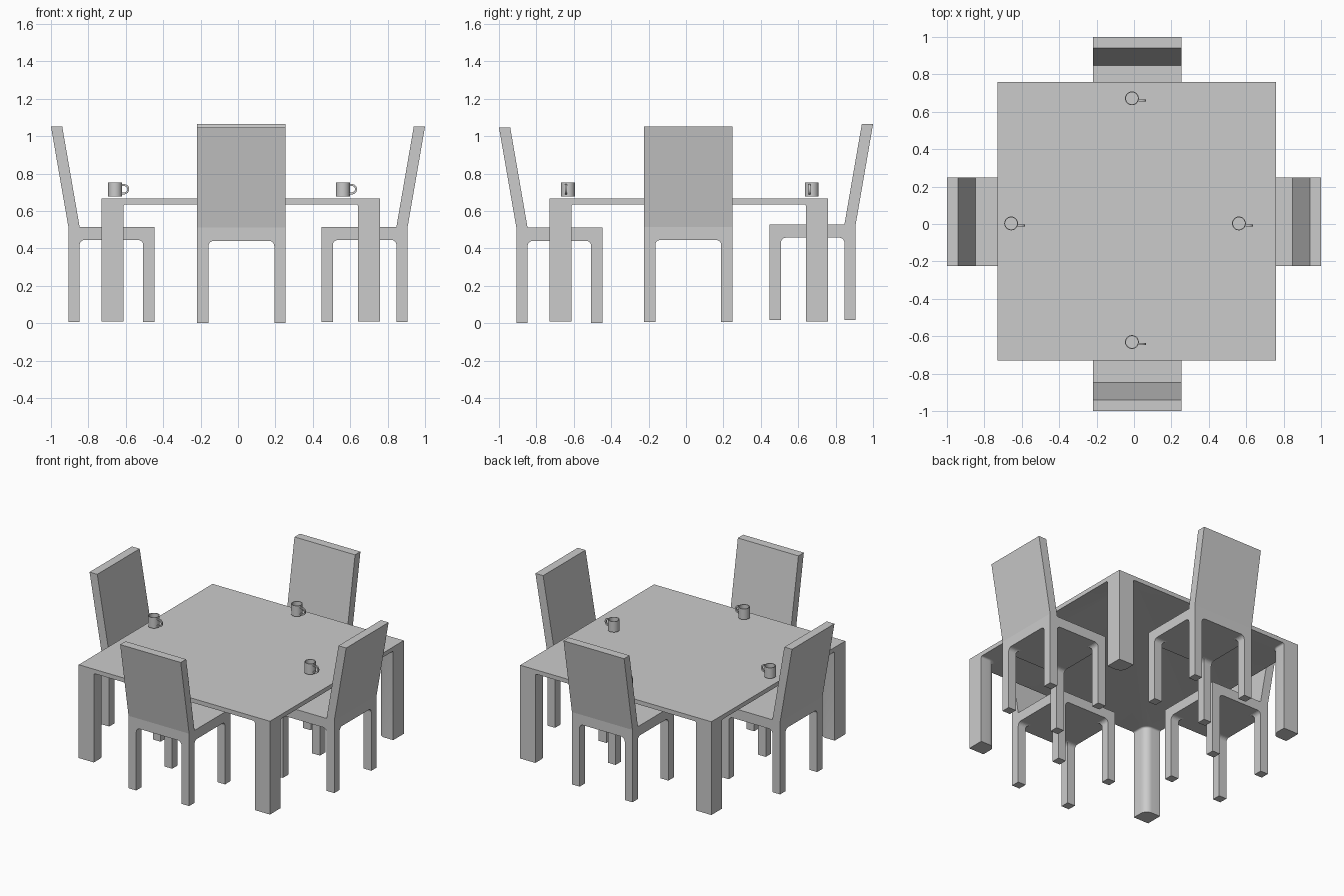
import bpy, bmesh, math
from mathutils import Matrix, Vector

cube = bpy.data.objects.get("Cube")
if cube:
    bpy.data.objects.remove(cube, do_unlink=True)

grey = bpy.data.materials.new("light_grey")
grey.use_nodes = True
grey.diffuse_color = (0.6, 0.6, 0.6, 1)
grey.node_tree.nodes["Principled BSDF"].inputs["Base Color"].default_value = (0.6, 0.6, 0.6, 1)


def add_object(name, mesh, matrix=Matrix()):
    obj = bpy.data.objects.new(name, mesh)
    bpy.context.collection.objects.link(obj)
    obj.matrix_world = matrix
    return obj


def to_mesh(bm, name):
    bmesh.ops.recalc_face_normals(bm, faces=bm.faces)
    mesh = bpy.data.meshes.new(name)
    bm.to_mesh(mesh)
    bm.free()
    mesh.materials.append(grey)
    return mesh


def smooth(obj):
    bpy.ops.object.select_all(action='DESELECT')
    obj.select_set(True)
    bpy.context.view_layer.objects.active = obj
    bpy.ops.object.shade_smooth_by_angle(angle=math.radians(35))


def bevel(bm, edges, offset):
    bmesh.ops.bevel(bm, geom=edges, offset=offset, segments=6,
                    profile=0.5, affect='EDGES', clamp_overlap=True)


def extrude(bm, faces, shift):
    new = bmesh.ops.extrude_discrete_faces(bm, faces=faces)["faces"]
    verts = list({v for f in new for v in f.verts})
    bmesh.ops.translate(bm, verts=verts, vec=shift)


def legged_slab(name, low, high, leg, foot, fillet, inner_round=0, back=None):
    """Slab with four corner legs pulled from its underside and an optional back."""
    low, high = Vector(low), Vector(high)
    mid, size = (low + high) / 2, high - low
    bm = bmesh.new()
    bmesh.ops.create_cube(bm, size=1, matrix=Matrix.Translation(mid) @ Matrix.Diagonal((*size, 1)))
    for axis in (0, 1):
        normal = Vector((axis == 0, axis == 1, 0))
        for pos in (low[axis] + leg, high[axis] - leg):
            bmesh.ops.bisect_plane(bm, geom=bm.verts[:] + bm.edges[:] + bm.faces[:],
                                   plane_co=normal * pos, plane_no=normal)
    bm.normal_update()
    # legs
    corners = []
    for f in bm.faces:
        c = f.calc_center_median()
        if f.normal.z < -0.9 and all(abs(c[i] - mid[i]) > size[i] / 2 - leg for i in (0, 1)):
            corners.append(f)
    extrude(bm, corners, (0, 0, foot - low.z))
    # leaning back
    if back:
        bm.normal_update()
        row = [f for f in bm.faces
               if f.normal.z > 0.9 and f.calc_center_median().y < low.y + leg]
        strip = bmesh.ops.dissolve_faces(bm, faces=row)["region"]
        extrude(bm, strip, back)
    bmesh.ops.recalc_face_normals(bm, faces=bm.faces)
    bmesh.ops.dissolve_limit(bm, angle_limit=0.02, verts=bm.verts, edges=bm.edges)
    # rounded inner leg corners, then fillets under the slab
    if inner_round:
        inner = [e for e in bm.edges
                 if abs(e.verts[0].co.z - e.verts[1].co.z) > 0.3
                 and all(abs(e.verts[0].co[i] - mid[i]) < size[i] / 2 - 0.01 for i in (0, 1))]
        bevel(bm, inner, inner_round)
        bm.normal_update()
    concave = [e for e in bm.edges
               if len(e.link_faces) == 2 and e.calc_face_angle_signed() < -0.3
               and all(abs(v.co.z - low.z) < 0.001 for v in e.verts)]
    bevel(bm, concave, fillet)
    return to_mesh(bm, name)


# Table
table = add_object("table", legged_slab(
    "table", (-0.73, -0.73, 0.635), (0.76, 0.76, 0.665), 0.118, 0.008, 0.012, inner_round=0.05))
smooth(table)

# Chairs, one mesh turned around the table
chair = legged_slab("chair", (-0.236, -0.907, 0.445), (0.236, -0.447, 0.515), 0.06, 0.005,
                    0.028, back=(0, -0.093, 0.537))
for name, turn, offset in (("front_chair", 0, (0.018, 0, -0.005)),
                           ("left_chair", 90, (0, 0.012, 0)),
                           ("back_chair", 180, (0.018, 0, 0.012)),
                           ("right_chair", 270, (0, 0.012, 0))):
    add_object(name, chair, Matrix.Translation(offset) @ Matrix.Rotation(math.radians(turn), 4, 'Z'))

# Mug: lathed hollow cup
bm = bmesh.new()
profile = [(0, 0), (0.037, 0), (0.037, 0.075), (0.032, 0.075), (0.032, 0.006), (0, 0.006)]
points = [bm.verts.new((r, 0, z)) for r, z in profile]
lines = [bm.edges.new(pair) for pair in zip(points, points[1:])]
bmesh.ops.spin(bm, geom=points + lines, cent=(0, 0, 0), axis=(0, 0, 1),
               angle=math.tau, steps=24)
bmesh.ops.remove_doubles(bm, verts=bm.verts, dist=0.0005)

# Mug handle: flattened half loop swept with a square section
rings = []
for i in range(13):
    a = math.pi * (i / 12 - 0.5)
    ring = []
    for grow, side in ((0, -1), (0, 1), (1, 1), (1, -1)):
        r = 0.018 + 0.01 * grow
        x = 0.034 + (r + 0.013) * max(math.cos(a), 0) ** 0.6
        ring.append(bm.verts.new((x, -0.011 + 0.005 * side, 0.038 + r * math.sin(a))))
    rings.append(ring)
for one, two in zip(rings, rings[1:]):
    for k in range(4):
        n = (k + 1) % 4
        bm.faces.new((one[k], one[n], two[n], two[k]))
bm.faces.new(rings[0])
bm.faces.new(rings[-1])
mug = to_mesh(bm, "mug")

for name, x, y in (("right_mug", -0.657, 0.003), ("left_mug", 0.561, 0.003),
                   ("back_mug", -0.011, 0.672), ("front_mug", -0.011, -0.631)):
    smooth(add_object(name, mug, Matrix.Translation((x, y, 0.678))))
